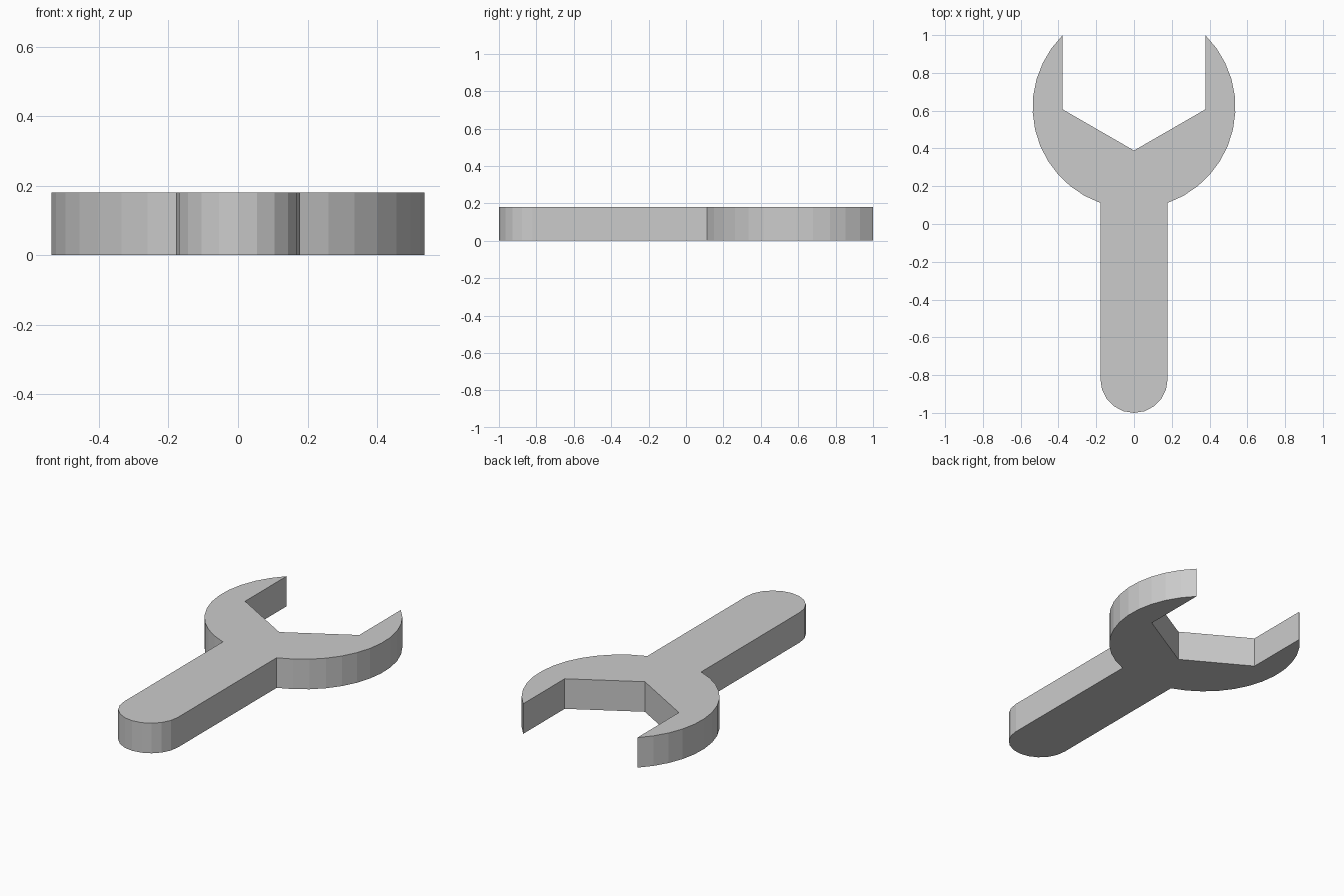
import bpy, bmesh
from math import cos, sin, asin, acos, pi

if "Cube" in bpy.data.objects:
    bpy.data.objects.remove(bpy.data.objects["Cube"])

HEIGHT = 0.18
HEAD_Y, HEAD_R = 0.618, 0.537
HANDLE_R = 0.178
JAW_X = 0.378


def arc(cy, r, start, end, steps):
    """Points on an arc centred on x = 0."""
    angles = [start + (end - start) * i / steps for i in range(steps + 1)]
    return [(r * cos(a), cy + r * sin(a)) for a in angles]


# Right half of the outline, from the handle tip round to the jaw notch
half = arc(-1 + HANDLE_R, HANDLE_R, -pi / 2, 0, 5)
half += arc(HEAD_Y, HEAD_R, -acos(HANDLE_R / HEAD_R), acos(JAW_X / HEAD_R), 12)
half += [(JAW_X, 0.607), (0, 0.389)]

# Mirror the half; the two end points lie on the centre line
outline = half + [(-x, y) for x, y in reversed(half[1:-1])]

# Extrude the outline into a flat-shaded solid
bm = bmesh.new()
face = bm.faces.new([bm.verts.new((x, y, 0)) for x, y in outline])
top = bmesh.ops.extrude_face_region(bm, geom=[face])["geom"]
bmesh.ops.translate(bm, vec=(0, 0, HEIGHT),
                    verts=[v for v in top if isinstance(v, bmesh.types.BMVert)])
bmesh.ops.recalc_face_normals(bm, faces=bm.faces)
# Concave end caps are split into triangles for clean shading
bmesh.ops.triangulate(bm, faces=[f for f in bm.faces if len(f.verts) > 4])
mesh = bpy.data.meshes.new("wrench")
bm.to_mesh(mesh)
bm.free()
bpy.context.collection.objects.link(bpy.data.objects.new("wrench", mesh))
